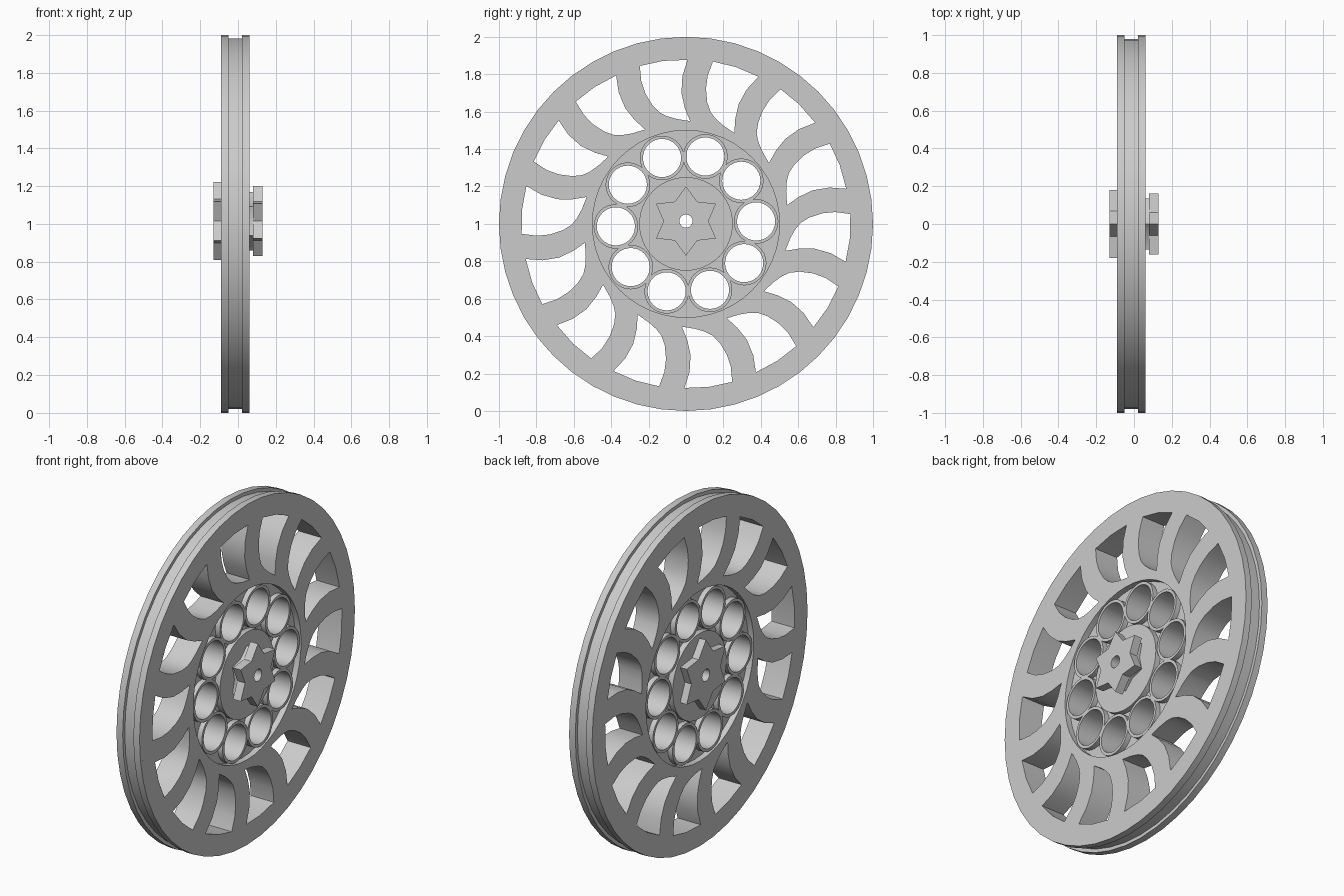
import bpy, bmesh, math

cube = bpy.data.objects.get("Cube")
if cube:
    bpy.data.objects.remove(cube, do_unlink=True)

grey = bpy.data.materials.new("plain_grey")
grey.use_nodes = True
COLOUR = (0.6, 0.6, 0.6, 1)
grey.diffuse_color = COLOUR
grey.node_tree.nodes["Principled BSDF"].inputs["Base Color"].default_value = COLOUR


def polar(angle, radius):
    """Point in the wheel plane, clockwise from the top."""
    a = math.radians(angle)
    return radius * math.sin(a), radius * math.cos(a)


def circle(radius, sides=48, centre=(0, 0)):
    pts = [polar(360 * i / sides, radius) for i in range(sides)]
    return [(x + centre[0], y + centre[1]) for x, y in pts]


def star(outer, inner, turn=0):
    return [polar(30 * i + turn, inner if i % 2 else outer) for i in range(12)]


def plate(name, loops, x0, x1, z=1.0):
    """Flat outline with holes, extruded along x."""
    curve = bpy.data.curves.new(name, "CURVE")
    curve.dimensions = "2D"
    curve.fill_mode = "BOTH"
    curve.extrude = (x1 - x0) / 2
    for loop in loops:
        spline = curve.splines.new("POLY")
        spline.points.add(len(loop) - 1)
        for point, (u, v) in zip(spline.points, loop):
            point.co = (u, v, 0, 1)
        spline.use_cyclic_u = True
    obj = bpy.data.objects.new(name, curve)
    bpy.context.collection.objects.link(obj)
    obj.location = ((x0 + x1) / 2, 0, z)
    obj.rotation_euler = (math.pi / 2, 0, math.pi / 2)
    bpy.ops.object.select_all(action="DESELECT")
    obj.select_set(True)
    bpy.context.view_layer.objects.active = obj
    bpy.ops.object.convert(target="MESH")
    obj = bpy.context.object
    bm = bmesh.new()
    bm.from_mesh(obj.data)
    bmesh.ops.remove_doubles(bm, verts=bm.verts, dist=0.0001)
    bmesh.ops.recalc_face_normals(bm, faces=bm.faces)
    bm.to_mesh(obj.data)
    bm.free()
    obj.data.materials.clear()
    obj.data.materials.append(grey)
    bpy.ops.object.shade_smooth_by_angle(angle=math.radians(30))
    return obj


BACK, FRONT = -0.09, 0.06

# Wheel body with swept windows between the curved spokes
WINDOW = [(0.5, .877), (-1.4, .79), (-2, .7), (-0.6, .62), (2.3, .55),
          (-5, .563), (-10, .585), (-13.3, .612), (-15.8, .66),
          (-17.3, .73), (-17.4, .8), (-16.3, .88), (-8, .88)]
SPOKES = 14
windows = [[polar(a + 360 * i / SPOKES, r) for a, r in WINDOW] for i in range(SPOKES)]
plate("spoked_wheel", [circle(0.98), circle(0.5)] + windows, BACK, FRONT)

# Raised flanges either side of the rim groove
plate("left_flange", [circle(1.0), circle(0.98)], 0.02, FRONT)
plate("right_flange", [circle(1.0), circle(0.98)], BACK, -0.05)

# Ring of open tubes held in a recessed web
centres = [polar(16 + 36 * i, 0.375) for i in range(10)]
bores = [circle(0.108, 32, c) for c in centres]
plate("recessed_web", [circle(0.502), circle(0.24)] + bores, -0.055, 0.025)
for i, c in enumerate(centres):
    plate(f"tube_{i + 1}", [circle(0.119, 32, c), circle(0.102, 32, c)], -0.085, 0.055)

# Hub with a star boss on each side and an axle hole through all
AXLE_Z = 1.015
axle = circle(0.035, 24)
plate("hub", [circle(0.25), circle(0.035, 24, (0, AXLE_Z - 1))], BACK + 0.002, FRONT - 0.002)
plate("left_star_neck", [star(0.155, 0.115), axle], 0.05, 0.08, AXLE_Z)
plate("left_star", [star(0.185, 0.12), axle], 0.08, 0.13, AXLE_Z)
plate("right_star", [star(0.207, 0.135), axle], -0.13, -0.08, AXLE_Z)
